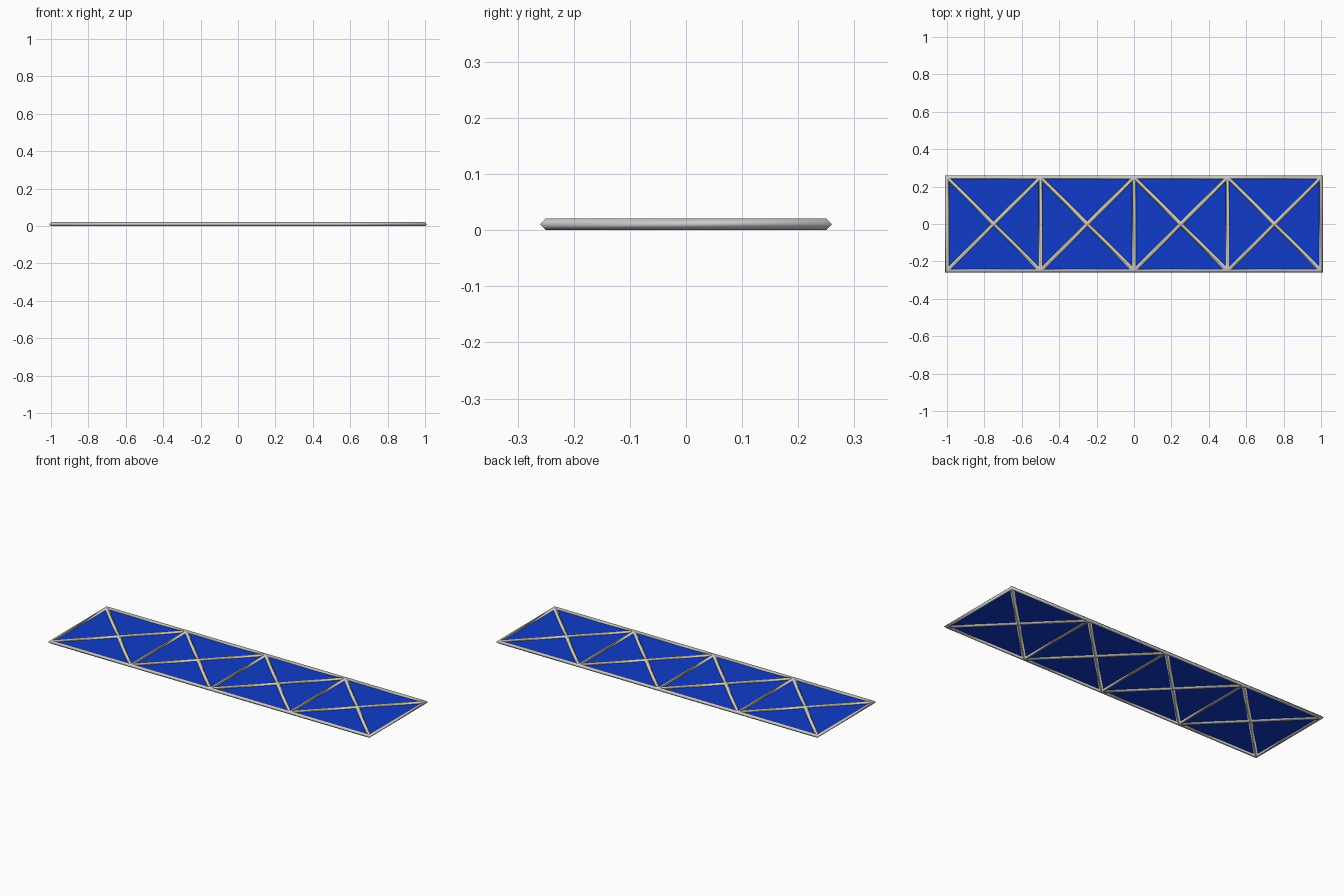
import bpy, bmesh
from mathutils import Matrix

if "Cube" in bpy.data.objects:
    bpy.data.objects.remove(bpy.data.objects["Cube"])

THICK = 0.021   # depth of the lattice bars
MID = THICK / 2


def flat_grid(name, poke):
    """Flat 2 x 0.5 sheet of four square bays, optionally split corner to corner."""
    bm = bmesh.new()
    bmesh.ops.create_grid(bm, x_segments=4, y_segments=1, size=1.0,
                          matrix=Matrix.Diagonal((1, 0.25, 1, 1)))
    if poke:
        bmesh.ops.poke(bm, faces=bm.faces[:])
    bmesh.ops.translate(bm, verts=bm.verts, vec=(0, 0, MID))
    for f in bm.faces:
        f.smooth = poke
    mesh = bpy.data.meshes.new(name)
    bm.to_mesh(mesh)
    bm.free()
    obj = bpy.data.objects.new(name, mesh)
    bpy.context.collection.objects.link(obj)
    return obj


# Braced frame: diamond-section bars along every edge of the split grid
frame = flat_grid("braced_frame", True)
wire = frame.modifiers.new("bars", 'WIREFRAME')
wire.thickness = THICK
wire.offset = 0
wire.use_boundary = True
wire.use_even_offset = True
wire.use_replace = True

# Blue sheet stretched through the middle of the frame
panel = flat_grid("blue_panel", False)
blue = bpy.data.materials.new("blue")
blue.diffuse_color = (0.005, 0.045, 0.6, 1)
blue.use_nodes = True
blue.node_tree.nodes["Principled BSDF"].inputs["Base Color"].default_value = blue.diffuse_color
panel.data.materials.append(blue)
